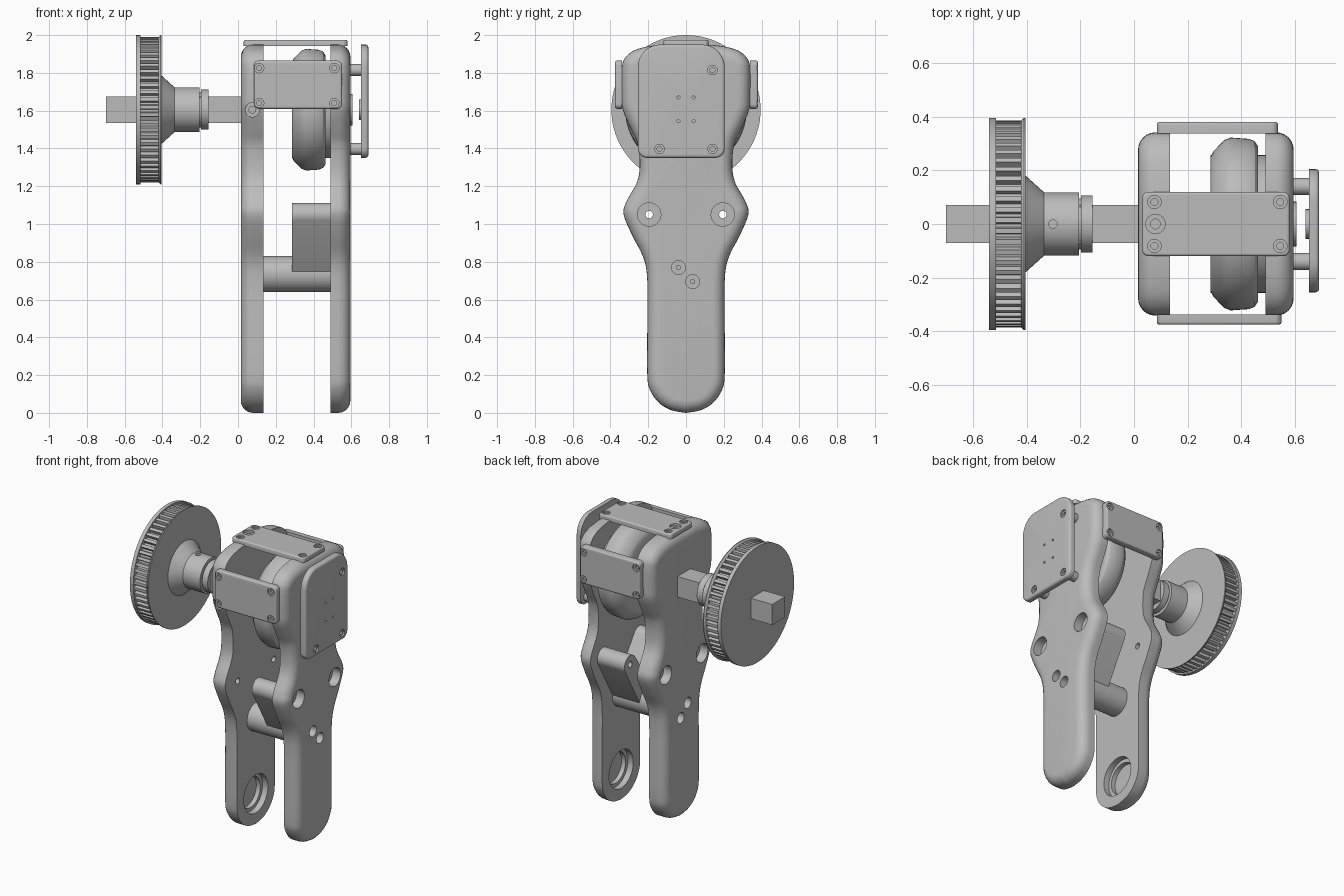
import bpy, bmesh
from math import sin, cos, pi, radians, atan2
from mathutils import Vector

if "Cube" in bpy.data.objects:
    bpy.data.objects.remove(bpy.data.objects["Cube"], do_unlink=True)

grey = bpy.data.materials.new("plain grey")
grey.use_nodes = True
grey.diffuse_color = (0.5, 0.5, 0.5, 1)
grey.node_tree.nodes["Principled BSDF"].inputs["Base Color"].default_value = (0.5, 0.5, 0.5, 1)

# Map a flat outline point (u, v) and a depth w onto the chosen axis
PLACE = {"x": lambda u, v, w: (w, u, v),
         "y": lambda u, v, w: (u, w, v),
         "z": lambda u, v, w: (u, v, w)}


def loft(name, axis, rings):
    """Solid through rings given as (depth, outline)."""
    bm = bmesh.new()
    loops = [[bm.verts.new(PLACE[axis](u, v, w)) for u, v in pts] for w, pts in rings]
    n = len(loops[0])
    for a, b in zip(loops, loops[1:]):
        for i in range(n):
            j = (i + 1) % n
            bm.faces.new((a[i], a[j], b[j], b[i]))
    bm.faces.new(loops[0])
    bm.faces.new(loops[-1])
    bmesh.ops.recalc_face_normals(bm, faces=bm.faces)
    mesh = bpy.data.meshes.new(name)
    bm.to_mesh(mesh)
    bm.free()
    obj = bpy.data.objects.new(name, mesh)
    bpy.context.collection.objects.link(obj)
    mesh.materials.append(grey)
    return finish(obj)


def finish(obj):
    obj.data.polygons.foreach_set("use_smooth", [True] * len(obj.data.polygons))
    obj.data.set_sharp_from_angle(angle=radians(32))
    return obj


def circle(c, r, n=48):
    return [(c[0] + r * cos(2 * pi * i / n), c[1] + r * sin(2 * pi * i / n)) for i in range(n)]


def lathe(name, axis, c, profile, n=48):
    """Turned part from (depth, radius) pairs."""
    return loft(name, axis, [(w, circle(c, r, n)) for w, r in profile])


def capsule(a, b, ra, rb, n=16):
    t = atan2(b[1] - a[1], b[0] - a[0])
    half = lambda c, r, s: [(c[0] + r * cos(s + pi * i / n), c[1] + r * sin(s + pi * i / n))
                            for i in range(n + 1)]
    return half(b, rb, t - pi / 2) + half(a, ra, t + pi / 2)


def round_rect(u0, u1, v0, v1, low, high, inset=0):
    pts = []
    corners = [(u1, v1, high), (u0, v1, high), (u0, v0, low), (u1, v0, low)]
    for k, (u, v, r) in enumerate(corners):
        cu = u - r if u == u1 else u + r
        cv = v - r if v == v1 else v + r
        pts += [(cu + (r - inset) * cos((k + i / 8) * pi / 2),
                 cv + (r - inset) * sin((k + i / 8) * pi / 2)) for i in range(9)]
    return pts


def panel(name, axis, back, front, rect, low=0.025, high=0.025, edge=0.01):
    """Thin cover with rounded rim on its outer side."""
    s = 1 if front > back else -1
    rings = [(back, round_rect(*rect, low, high))]
    for i in range(5):
        a = i * pi / 8
        rings.append((front - s * edge * (1 - sin(a)),
                      round_rect(*rect, low, high, edge * (1 - cos(a)))))
    return loft(name, axis, rings)


def cut(obj, cutters):
    """Subtract the cutters one by one and keep the resulting mesh."""
    for c in cutters:
        mod = obj.modifiers.new("cut", "BOOLEAN")
        mod.operation, mod.solver, mod.object = "DIFFERENCE", "EXACT", c
        c.hide_render = True
    bpy.context.view_layer.update()
    mesh = bpy.data.meshes.new_from_object(
        obj.evaluated_get(bpy.context.evaluated_depsgraph_get()))
    obj.modifiers.clear()
    obj.data = mesh
    for c in cutters:
        bpy.data.objects.remove(c, do_unlink=True)
    finish(obj)


def screw_holes(obj, axis, surface, inward, spots):
    cut(obj, [lathe("hole_cutter", axis, p, [(surface - inward * 0.02, 0.025),
              (surface + inward * 0.01, 0.025), (surface + inward * 0.01, 0.013),
              (surface + inward * 0.022, 0.013)], 20) for p in spots])


def smooth_path(pts, steps=4):
    """Catmull-Rom through the points."""
    p = [Vector(q) for q in [pts[0]] + pts + [pts[-1]]]
    out = []
    for a, b, c, d in zip(p, p[1:], p[2:], p[3:]):
        for i in range(steps):
            t = i / steps
            out.append(0.5 * (2 * b + (c - a) * t + (2 * a - 5 * b + 4 * c - d) * t * t
                              + (3 * b - a - 3 * c + d) * t ** 3))
    return out + [p[-1]]


# Side plates: waisted outline, rounded on the outer face only
half = smooth_path([(0, 0), (0.08, 0.015), (0.145, 0.055), (0.19, 0.12), (0.205, 0.2),
                    (0.205, 0.45), (0.205, 0.7), (0.225, 0.82), (0.285, 0.94), (0.33, 1.05),
                    (0.315, 1.12), (0.26, 1.22), (0.245, 1.31), (0.255, 1.42), (0.29, 1.5),
                    (0.333, 1.6), (0.34, 1.68), (0.34, 1.82), (0.322, 1.88), (0.26, 1.925),
                    (0.14, 1.948), (0, 1.95)])
outline = half + [Vector((-p.x, p.y)) for p in half[-2:0:-1]]


def inset(d):
    pts = []
    for i, p in enumerate(outline):
        t = (outline[(i + 1) % len(outline)] - outline[i - 1]).normalized()
        pts.append((p.x - t.y * d, p.y + t.x * d))
    return pts


PIVOTS = [(-0.195, 1.05), (0.195, 1.05)]
BOLTS = [(-0.04, 0.77), (0.035, 0.695)]
FILLET = 0.065


def side_plate(name, inner, outer):
    s = 1 if outer > inner else -1
    rings = [(inner, inset(0))]
    for i in range(7):
        a = i * pi / 12
        rings.append((outer - s * FILLET * (1 - sin(a)), inset(FILLET * (1 - cos(a)))))
    plate = loft(name, "x", rings)
    cutters = []
    for spots, big, small in ((PIVOTS, 0.062, 0.02), (BOLTS, 0.037, 0.011)):
        cutters += [lathe("bore", "x", p, [(outer + s * 0.05, big), (outer - s * 0.06, big),
                    (outer - s * 0.06, small), (inner - s * 0.05, small)], 32) for p in spots]
    # stepped bearing seat on the inner face
    cutters.append(lathe("seat", "x", (0, 0.205), [(inner - s * 0.05, 0.13),
                   (inner + s * 0.04, 0.13), (inner + s * 0.04, 0.105), (inner + s * 0.07, 0.105)]))
    cut(plate, cutters)
    return plate


right_plate = side_plate("shaft_side_plate", 0.135, 0.015)
left_plate = side_plate("motor_side_plate", 0.49, 0.595)
cut(right_plate, [lathe("edge_bore", "y", (0.076, 1.605), [(-0.45, 0.038), (-0.31, 0.038),
                  (-0.31, 0.018), (-0.26, 0.018)], 32)])

# Spacer between the plates: lower bar with two arms
bar = lathe("spacer_bar", "x", (0, 0.735), [(0.13, 0.095), (0.495, 0.095)])
cut(bar, [lathe("bore", "x", p, [(0, 0.011), (0.7, 0.011)], 16) for p in BOLTS])
for name, p in zip(("front_spacer_arm", "back_spacer_arm"), PIVOTS):
    tip = capsule((0, 0.745), p, 0.08, 0.062)
    arm = loft(name, "x", [(0.285, tip), (0.495, tip)])
    cut(arm, [lathe("bore", "x", p, [(0, 0.02), (0.7, 0.02)], 24)])

# Front, back and top covers
front_cover = panel("front_cover", "y", -0.338, -0.375, (0.085, 0.55, 1.61, 1.865))
back_cover = panel("back_cover", "y", 0.338, 0.38, (0.085, 0.537, 1.61, 1.865))
top_cover = panel("top_cover", "z", 1.942, 1.975, (0.03, 0.58, -0.12, 0.12))
for cover, face, s in ((front_cover, -0.375, 1), (back_cover, 0.38, -1)):
    screw_holes(cover, "y", face, s, [(x, z) for x in (0.112, 0.51) for z in (1.64, 1.825)])
screw_holes(top_cover, "z", 1.975, -1, [(x, y) for x in (0.076, 0.545) for y in (-0.082, 0.082)])
cut(top_cover, [lathe("bore", "z", (0.08, 0), [(2.1, 0.036), (1.96, 0.036), (1.96, 0.018),
                (1.946, 0.018)], 32)])

# Motor drum between the plates
AXLE = (0, 1.605)
lathe("motor_drum", "x", AXLE, [(0.285, 0.15), (0.285, 0.25), (0.295, 0.27), (0.335, 0.312),
      (0.36, 0.322), (0.43, 0.317), (0.45, 0.308), (0.462, 0.29), (0.462, 0.255), (0.495, 0.255)], 72)

# Outer motor cover on standoffs
MOUNTS = [(0.14, 1.815), (0.14, 1.397), (-0.14, 1.397)]
motor_cover = panel("motor_cover", "x", 0.652, 0.69, (-0.255, 0.205, 1.35, 1.95), 0.05, 0.12, 0.015)
screw_holes(motor_cover, "x", 0.69, -1, MOUNTS)
cut(motor_cover, [lathe("pin", "x", (y, z), [(0.6, 0.008), (0.75, 0.008)], 12)
                  for y in (-0.04, 0.04) for z in (1.545, 1.67)])
for p in MOUNTS:
    lathe("cover_standoff", "x", p, [(0.585, 0.032), (0.655, 0.032)], 24)
lathe("axle_disc", "x", AXLE, [(0.59, 0.083), (0.605, 0.083)])
lathe("sensor_disc", "x", AXLE, [(0.64, 0.055), (0.655, 0.055)])

# Square drive shaft
square = [(-0.07, 1.535), (0.07, 1.535), (0.07, 1.675), (-0.07, 1.675)]
loft("drive_shaft", "x", [(-0.7, square), (0.05, square)])

# Toothed pulley with flanges and hub
TEETH = 60
gear = []
for i in range(TEETH):
    for k, r in ((0.0, 0.362), (0.3, 0.362), (0.42, 0.386), (0.88, 0.386)):
        a = 2 * pi * (i + k) / TEETH
        gear.append((r * cos(a), AXLE[1] + r * sin(a)))
loft("pulley_teeth", "x", [(-0.52, gear), (-0.412, gear)])
lathe("outer_flange", "x", AXLE, [(-0.54, 0.395), (-0.515, 0.395)], 96)
lathe("inner_flange", "x", AXLE, [(-0.422, 0.384), (-0.41, 0.395), (-0.404, 0.395)], 96)
hub = lathe("pulley_hub", "x", AXLE, [(-0.41, 0.18), (-0.404, 0.18), (-0.335, 0.118),
            (-0.205, 0.118), (-0.205, 0.095), (-0.197, 0.095), (-0.197, 0.106), (-0.155, 0.106)])
cut(hub, [lathe("set_screw", "z", (-0.302, 0), [(1.8, 0.016), (1.68, 0.016)], 20)])
